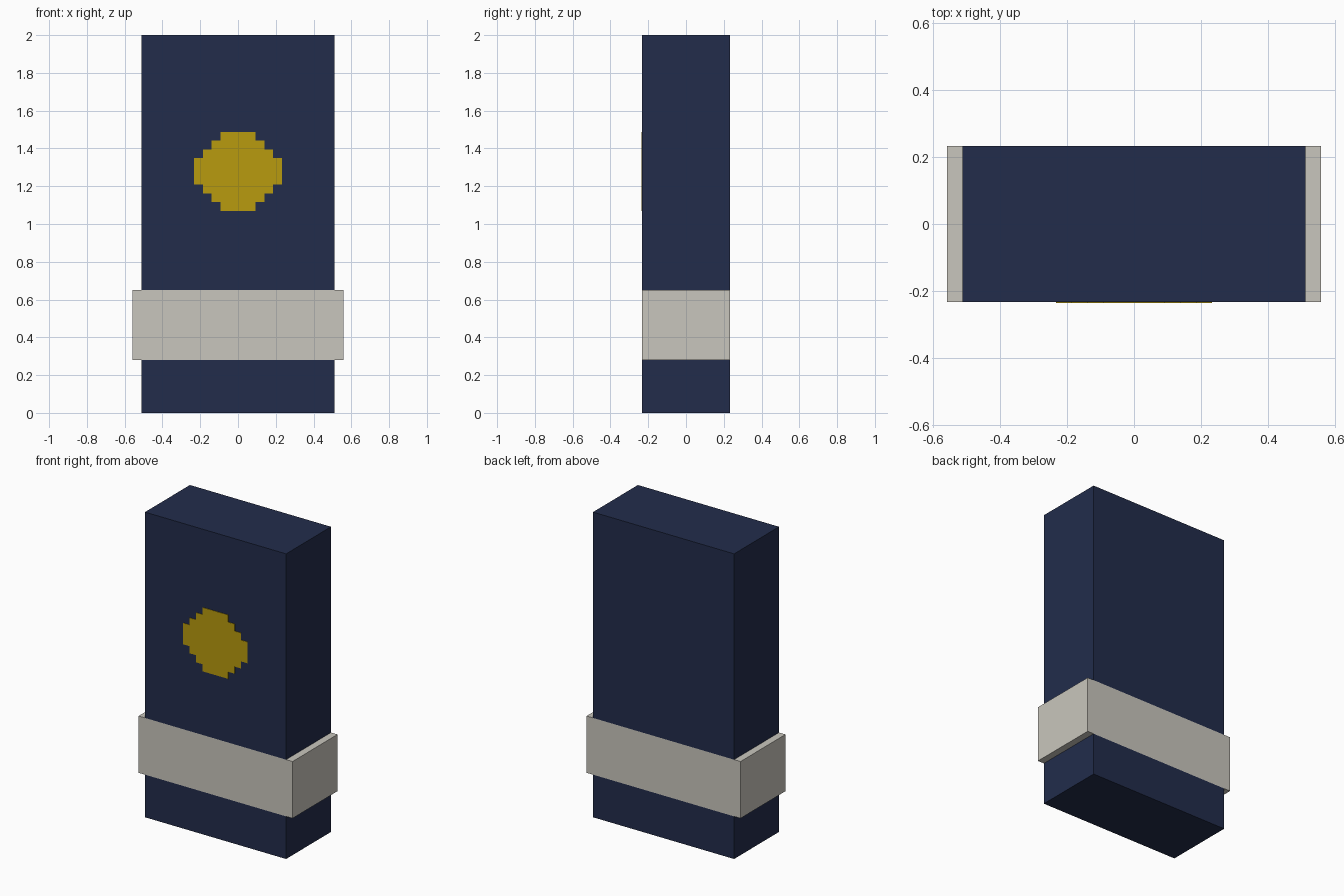
import bpy
import bmesh

cube = bpy.data.objects.get("Cube")
if cube:
    bpy.data.objects.remove(cube, do_unlink=True)

U = 2 / 43          # one grid unit: the whole block is 43 units tall
DEPTH = 10 * U
PLATE = 0.003


def linear(c):
    c /= 255
    return c / 12.92 if c <= 0.04045 else ((c + 0.055) / 1.055) ** 2.4


def material(name, r, g, b):
    colour = (linear(r), linear(g), linear(b), 1)
    mat = bpy.data.materials.new(name)
    mat.use_nodes = True
    mat.diffuse_color = colour
    bsdf = mat.node_tree.nodes["Principled BSDF"]
    bsdf.inputs["Base Color"].default_value = colour
    bsdf.inputs["Roughness"].default_value = 0.9
    return mat


def add_object(name, bm, mat):
    bmesh.ops.recalc_face_normals(bm, faces=bm.faces[:])
    mesh = bpy.data.meshes.new(name)
    bm.to_mesh(mesh)
    bm.free()
    mesh.materials.append(mat)
    obj = bpy.data.objects.new(name, mesh)
    bpy.context.collection.objects.link(obj)
    return obj


def block(name, width, bottom, top, mat):
    """Box centred on x and y, measured in grid units."""
    bm = bmesh.new()
    bmesh.ops.create_cube(bm, size=1)
    bmesh.ops.scale(bm, verts=bm.verts, vec=(width * U, DEPTH, (top - bottom) * U))
    bmesh.ops.translate(bm, verts=bm.verts, vec=(0, 0, (bottom + top) / 2 * U))
    return add_object(name, bm, mat)


navy = material("navy blue", 34, 44, 75)
cream = material("pale grey", 201, 198, 189)
gold = material("gold", 185, 155, 14)

# Body sections, with the wider band flush between them at front and back
block("lower_body", 22, 0, 6, navy)
block("band", 24, 6, 14, cream)
block("upper_body", 22, 14, 43, navy)

# Stepped disc on the front: half width of each row, bottom to top
half_widths = [2, 3, 4, 5, 5, 5, 4, 3, 2]
right = []
for row, w in enumerate(half_widths):
    for z in (23 + row, 24 + row):
        if (w, z) not in right:
            right.append((w, z))
outline = right + [(-x, z) for x, z in reversed(right)]

bm = bmesh.new()
face = bm.faces.new([bm.verts.new((x * U, -DEPTH / 2, z * U)) for x, z in outline])
ext = bmesh.ops.extrude_face_region(bm, geom=[face], use_keep_orig=True)
moved = [v for v in ext["geom"] if isinstance(v, bmesh.types.BMVert)]
bmesh.ops.translate(bm, verts=moved, vec=(0, -PLATE, 0))
add_object("front_disc", bm, gold)
